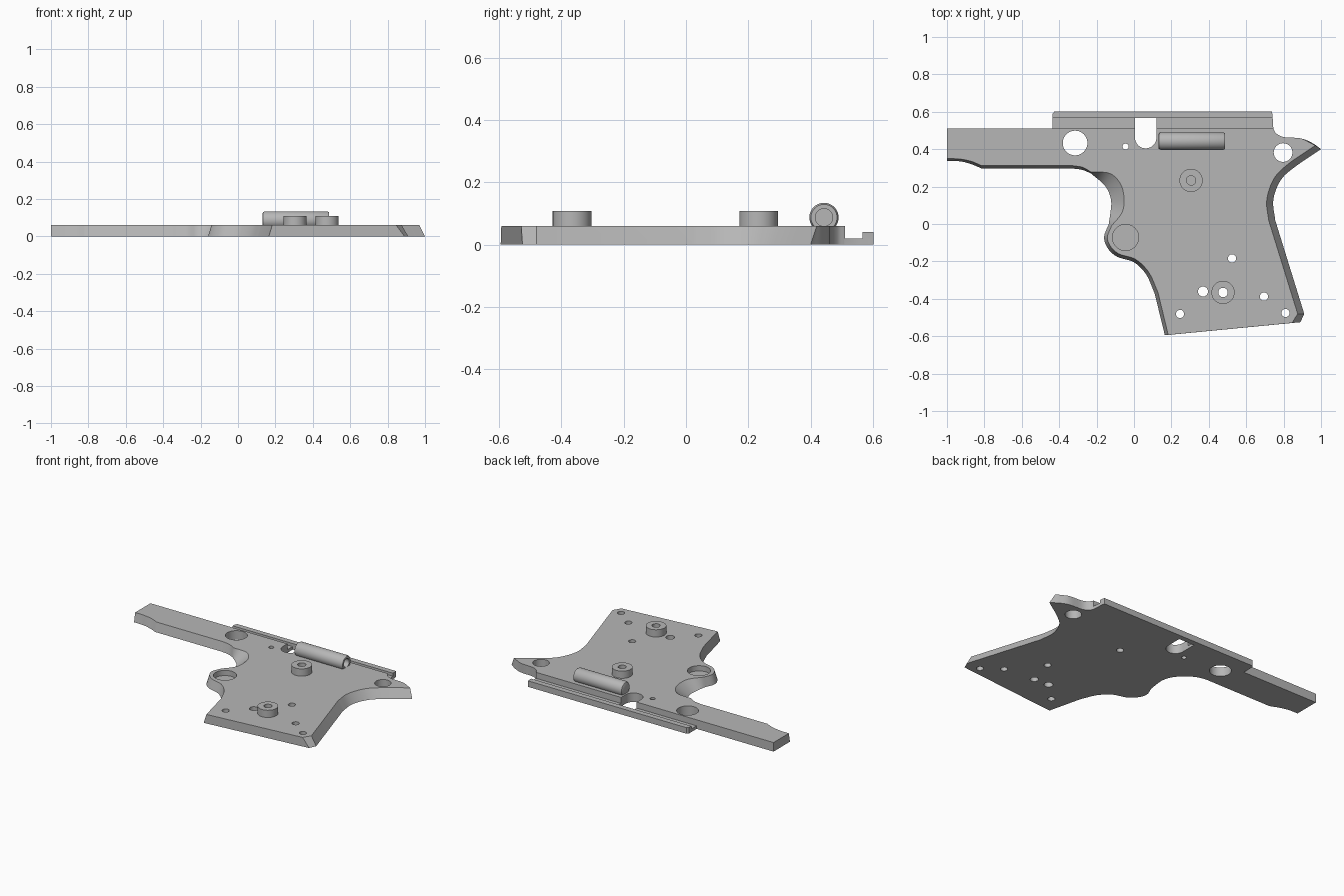
import bpy, bmesh, math
from mathutils import Vector

cube = bpy.data.objects.get("Cube")
if cube:
    bpy.data.objects.remove(cube, do_unlink=True)

THICK = 0.06
grey = bpy.data.materials.new("plain grey")
grey.use_nodes = True
grey.diffuse_color = (0.47, 0.47, 0.47, 1)
grey.node_tree.nodes["Principled BSDF"].inputs["Base Color"].default_value = grey.diffuse_color


def finish(name, bm):
    """Turn a bmesh into a named object with outward normals."""
    bmesh.ops.recalc_face_normals(bm, faces=bm.faces)
    mesh = bpy.data.meshes.new(name)
    bm.to_mesh(mesh)
    bm.free()
    mesh.materials.append(grey)
    obj = bpy.data.objects.new(name, mesh)
    bpy.context.collection.objects.link(obj)
    return obj


def loft(name, lower, upper):
    """Solid between two loops with equal point counts."""
    bm = bmesh.new()
    a = [bm.verts.new(p) for p in lower]
    b = [bm.verts.new(p) for p in upper]
    bm.faces.new(a)
    bm.faces.new(b)
    for i in range(len(a)):
        j = (i + 1) % len(a)
        bm.faces.new((a[i], a[j], b[j], b[i]))
    return finish(name, bm)


def prism(name, points, z0, z1):
    return loft(name, [(x, y, z0) for x, y in points], [(x, y, z1) for x, y in points])


def circle(x, y, r, n=40, start=0.0, sweep=math.tau):
    return [(x + r * math.cos(start + sweep * i / n), y + r * math.sin(start + sweep * i / n))
            for i in range(n)]


def drum(name, x, y, r, z0, z1):
    return prism(name, circle(x, y, r), z0, z1)


def boolean(target, tool, operation):
    mod = target.modifiers.new(operation, 'BOOLEAN')
    mod.object, mod.operation, mod.solver = tool, operation, 'EXACT'
    bpy.context.view_layer.objects.active = target
    bpy.ops.object.modifier_apply(modifier=mod.name)
    bpy.data.objects.remove(tool, do_unlink=True)


def curve(points, steps=6):
    """Smooth path through the points, leaving out the last one."""
    p = [Vector(q) for q in points]
    p = [2 * p[0] - p[1]] + p + [2 * p[-1] - p[-2]]
    out = []
    for a, b, c, d in zip(p, p[1:], p[2:], p[3:]):
        for k in range(steps):
            t = k / steps
            out.append(0.5 * (2 * b + (c - a) * t + (2 * a - 5 * b + 4 * c - d) * t ** 2
                              + (3 * b - a - 3 * c + d) * t ** 3))
    return out


# Outline runs: lower x, lower y, then the shift of the upper edge
shoulder = [(.745, .51, 0, 0), (.76, .485, 0, 0), (.8, .465, 0, 0),
            (.89, .458, 0, 0), (.95, .435, -.01, 0), (1, .4, -.03, .02)]
back_curve = [(1, .4, -.03, .02), (.86, .305, -.03, .02), (.785, .235, -.035, .01),
              (.745, .13, -.035, 0), (.755, .02, -.035, 0)]
heel = [(.755, .02, -.035, 0), (.91, -.48, -.035, 0), (.89, -.525, -.045, -.004),
        (.165, -.595, .018, .002)]
front_curve = [(.11, -.37, .018, .005), (.065, -.27, .015, .01), (0, -.205, .01, .015),
               (-.09, -.175, .01, .015), (-.14, -.13, .015, .01), (-.16, -.07, .018, 0),
               (-.135, 0, .015, -.01)]
scallop = [(-.135, 0, .015, -.01), (-.125, .07, .06, -.01), (-.122, .12, .069, .01),
           (-.135, .17, .065, .04), (-.165, .215, .037, .055), (-.23, .27, 0, .008)]
arm_root = [(-.23, .27, 0, .008), (-.275, .289, 0, .014), (-.33, .297, 0, .015)]
arm_tip = [(-.815, .297, 0, .015), (-.87, .32, 0, .015), (-.93, .335, 0, .012),
           (-1, .338, 0, .012)]

outline = [Vector((-1, .51, 0, 0))]
outline += curve(shoulder) + curve(back_curve)
outline += [Vector(p) for p in heel]
outline += curve(front_curve) + curve(scallop) + curve(arm_root)
outline += [Vector(arm_root[-1])] + curve(arm_tip) + [Vector(arm_tip[-1])]
plate = loft("frame_plate", [(p[0], p[1], 0) for p in outline],
             [(p[0] + p[2], p[1] + p[3], THICK) for p in outline])

# Stepped rail along the upper edge
ledge = prism("ledge", [(-.435, .49), (.745, .49), (.745, .51), (.74, .59), (-.435, .59)], 0, .02)
boolean(plate, ledge, 'UNION')
lip = prism("lip", [(-.435, .566), (.742, .566), (.738, .602), (-.425, .602), (-.435, .59)], 0, .04)
boolean(plate, lip, 'UNION')

# Raised bosses
boss_spots = [(.305, .233), (.476, -.366)]
for x, y in boss_spots:
    boolean(plate, drum("boss", x, y, .062, .03, .108), 'UNION')

# Through holes
holes = [(-.315, .433, .066), (.797, .382, .05), (-.045, .414, .016), (.369, -.361, .027),
         (.476, -.366, .025), (.524, -.184, .022), (.695, -.388, .022), (.81, -.476, .022),
         (.246, -.481, .022)]
for x, y, r in holes:
    boolean(plate, drum("hole", x, y, r, -.1, .2), 'DIFFERENCE')

# Blind round pocket, and the upper boss bored from both sides
boolean(plate, drum("pocket", -.045, -.072, .07, .025, .2), 'DIFFERENCE')
boolean(plate, drum("bore_top", .305, .233, .025, .05, .2), 'DIFFERENCE')
boolean(plate, drum("bore_below", .305, .233, .022, -.1, .03), 'DIFFERENCE')

# Round-ended slot that opens towards the lip
slot = circle(.0625, .462, .0575, 24, math.pi, math.pi) + [(.12, .462), (.12, .566), (.005, .566)]
boolean(plate, prism("slot", slot, -.1, .2), 'DIFFERENCE')

# Horizontal barrel with a rounded left end and a bored right end
profile = [(.13, 0), (.13, .033), (.134, .042), (.144, .047), (.478, .047), (.487, .042),
           (.487, .028), (.3, .028), (.3, 0)]
bm = bmesh.new()
ring = [bm.verts.new((x, .443, .087 + r)) for x, r in profile]
edges = [bm.edges.new(pair) for pair in zip(ring, ring[1:])]
bmesh.ops.spin(bm, geom=ring + edges, cent=(0, .443, .087), axis=(1, 0, 0),
               angle=math.tau, steps=40)
bmesh.ops.remove_doubles(bm, verts=bm.verts, dist=.0005)
barrel = finish("spring_barrel", bm)

# Smooth curved walls, keep hard edges
for obj in (plate, barrel):
    bpy.ops.object.select_all(action='DESELECT')
    obj.select_set(True)
    bpy.context.view_layer.objects.active = obj
    bpy.ops.object.shade_smooth_by_angle(angle=math.radians(30))
